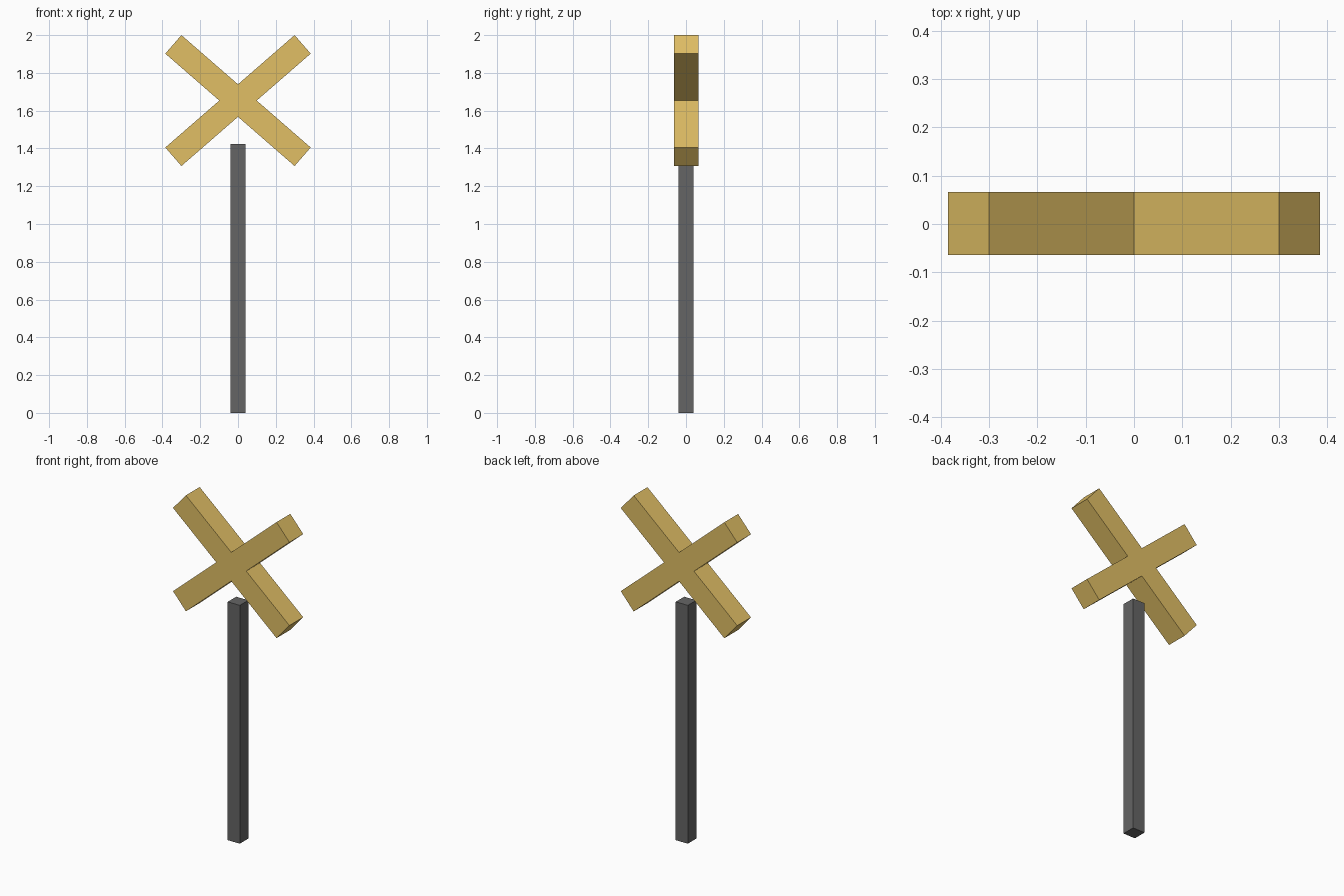
import bpy
import math

if "Cube" in bpy.data.objects:
    bpy.data.objects.remove(bpy.data.objects["Cube"])


def material(name, rgb):
    mat = bpy.data.materials.new(name)
    mat.diffuse_color = (*rgb, 1)
    mat.use_nodes = True
    mat.node_tree.nodes["Principled BSDF"].inputs["Base Color"].default_value = mat.diffuse_color
    return mat


def box(name, size, loc, mat, tilt=0):
    bpy.ops.mesh.primitive_cube_add(size=1, location=loc, rotation=(0, tilt, 0))
    obj = bpy.context.object
    obj.name = name
    obj.scale = size
    bpy.ops.object.transform_apply(location=False, rotation=False, scale=True)
    obj.data.materials.append(mat)
    return obj


yellow = material("yellow_paint", (0.75, 0.52, 0.13))
dark = material("dark_metal", (0.13, 0.13, 0.13))

# Square post
box("post", (0.08, 0.08, 1.424), (0, 0, 0.712), dark)

# Two crossed boards
for name, side in (("board_rising_right", -1), ("board_rising_left", 1)):
    box(name, (0.907, 0.13, 0.13), (0, 0.001, 1.6535), yellow,
        side * math.radians(41))
